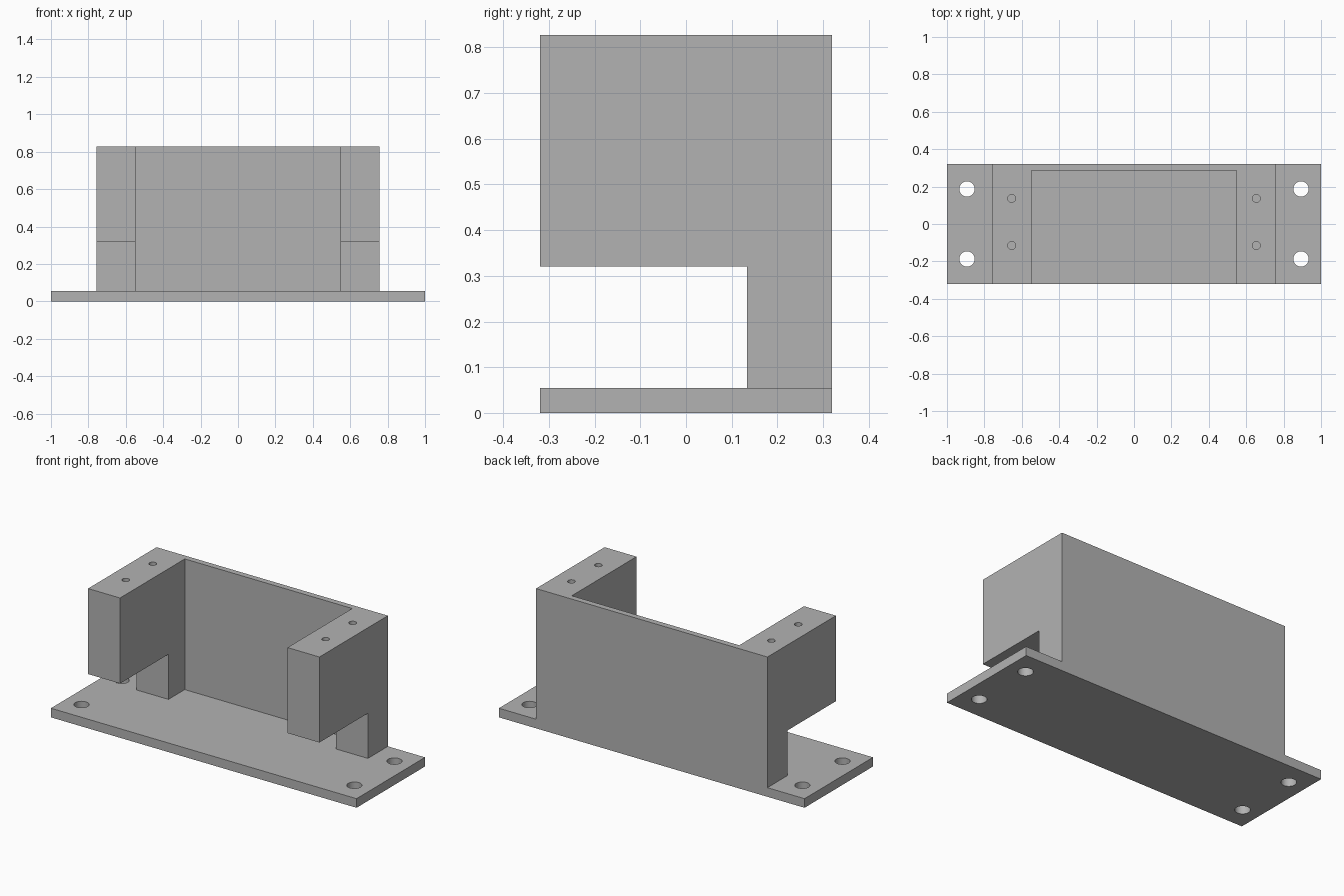
import bpy

if "Cube" in bpy.data.objects:
    bpy.data.objects.remove(bpy.data.objects["Cube"])

# Overall sizes
HALF_DEPTH, HEIGHT = 0.32, 0.827
PLATE_TOP, ARM_BOTTOM = 0.054, 0.321
ARM_INNER, ARM_OUTER = 0.548, 0.757
LEG_FRONT, WALL_FRONT = 0.133, 0.285

grey = bpy.data.materials.new("plain grey")
grey.use_nodes = True
colour = (0.45, 0.45, 0.45, 1)
grey.diffuse_color = colour
grey.node_tree.nodes["Principled BSDF"].inputs["Base Color"].default_value = colour


def box(name, x, y, z):
    """Box from (low, high) ranges on each axis."""
    bpy.ops.mesh.primitive_cube_add(size=1, location=[sum(r) / 2 for r in (x, y, z)])
    ob = bpy.context.object
    ob.name = name
    ob.scale = [r[1] - r[0] for r in (x, y, z)]
    bpy.ops.object.transform_apply(location=True, scale=True, rotation=False)
    return ob


def drill(x, y, z, radius):
    """Upright cylinder used as a hole cutter."""
    bpy.ops.mesh.primitive_cylinder_add(
        vertices=32, radius=radius, depth=z[1] - z[0], location=(x, y, sum(z) / 2))
    bpy.context.object.name = "hole_cutter"
    return bpy.context.object


# Solid block that the bracket is carved from
bracket = box("mounting_bracket", (-1, 1), (-HALF_DEPTH, HALF_DEPTH), (0, HEIGHT))
bracket.data.materials.append(grey)

# Pocket between the arms, and the notch below them
cutters = [
    box("pocket_cutter", (-ARM_INNER, ARM_INNER), (-1, WALL_FRONT), (PLATE_TOP, 1)),
    box("notch_cutter", (-1.2, 1.2), (-1.1, LEG_FRONT), (PLATE_TOP, ARM_BOTTOM)),
]
for side in (-1, 1):
    # Space beside the arms, above the plate flanges
    cutters.append(box("flange_cutter", sorted((side * ARM_OUTER, side * 1.3)),
                       (-1.2, 1.2), (PLATE_TOP, 1.1)))
    # Through holes in the plate and blind screw holes in the arms
    for end in (-1, 1):
        cutters.append(drill(side * 0.893, end * 0.187, (-0.1, 0.2), 0.041))
        cutters.append(drill(side * 0.654, 0.011 + end * 0.126, (HEIGHT - 0.22, 0.9), 0.021))

for cutter in cutters:
    cutter.hide_render = True
    cut = bracket.modifiers.new("cut", 'BOOLEAN')
    cut.operation = 'DIFFERENCE'
    cut.solver = 'EXACT'
    cut.object = cutter

# Bake the cuts and drop the cutters
bpy.ops.object.select_all(action='DESELECT')
bracket.select_set(True)
bpy.context.view_layer.objects.active = bracket
for name in [m.name for m in bracket.modifiers]:
    bpy.ops.object.modifier_apply(modifier=bracket.modifiers[0].name)
for cutter in cutters:
    bpy.data.objects.remove(cutter)
bpy.ops.object.shade_smooth_by_angle()
